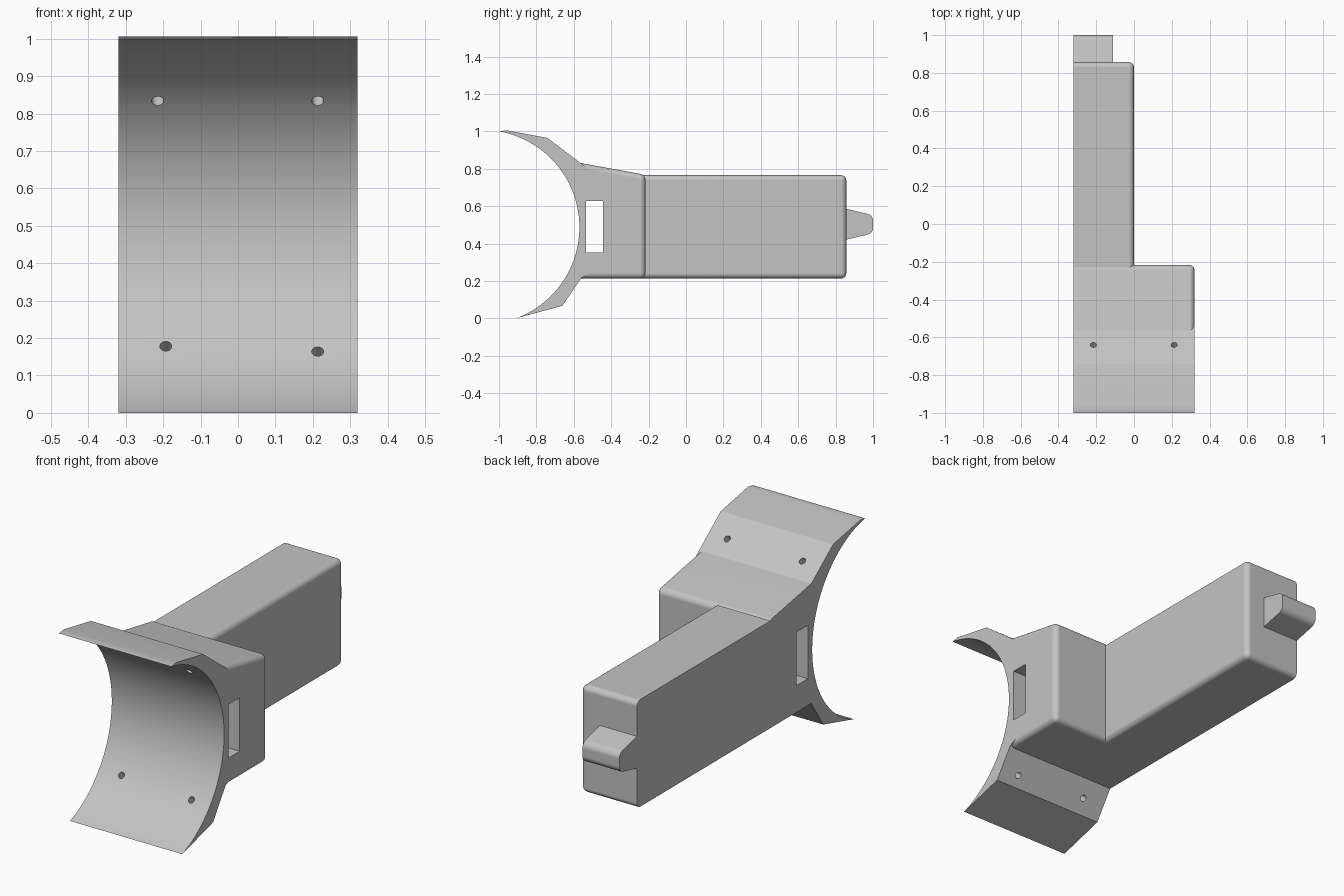
import bpy, bmesh, math
from mathutils import Vector

if "Cube" in bpy.data.objects:
    bpy.data.objects.remove(bpy.data.objects["Cube"])

LEFT, RIGHT = 0.32, -0.32            # model's own sides
CENTRE = Vector((0, -1.09, 0.488))   # axis of the concave cradle
RADIUS = 0.52

grey = bpy.data.materials.new("plain_grey")
grey.use_nodes = True
colour = (0.55, 0.55, 0.55, 1)
grey.diffuse_color = colour
grey.node_tree.nodes["Principled BSDF"].inputs["Base Color"].default_value = colour


def extrude(name, profile, x0, x1, bevel=0, rule=None):
    """Extrude a (y, z) profile along x and round the edges chosen by rule."""
    bm = bmesh.new()
    face = bm.faces.new([bm.verts.new((x0, y, z)) for y, z in profile])
    res = bmesh.ops.extrude_face_region(bm, geom=[face])
    moved = [g for g in res["geom"] if isinstance(g, bmesh.types.BMVert)]
    bmesh.ops.translate(bm, verts=moved, vec=(x1 - x0, 0, 0))
    bmesh.ops.recalc_face_normals(bm, faces=bm.faces)
    if bevel:
        edges = [e for e in bm.edges if rule((e.verts[0].co + e.verts[1].co) / 2)]
        bmesh.ops.bevel(bm, geom=edges, offset=bevel, segments=6,
                        profile=0.5, affect='EDGES')
    mesh = bpy.data.meshes.new(name)
    bm.to_mesh(mesh)
    bm.free()
    mesh.materials.append(grey)
    obj = bpy.data.objects.new(name, mesh)
    bpy.context.collection.objects.link(obj)
    return obj


def combine(target, other, operation):
    mod = target.modifiers.new(operation, 'BOOLEAN')
    mod.operation, mod.object, mod.solver = operation, other, 'EXACT'
    bpy.context.view_layer.objects.active = target
    bpy.ops.object.modifier_apply(modifier=mod.name)
    bpy.data.objects.remove(other)


def box(y0, y1, z0, z1):
    return [(y0, z0), (y1, z0), (y1, z1), (y0, z1)]


# Cradle: concave arc in front, faceted flanges behind
start = -math.asin(CENTRE.z / RADIUS)
end = math.acos(0.09 / RADIUS)
arc = [(CENTRE.y + RADIUS * math.cos(a), CENTRE.z + RADIUS * math.sin(a))
       for a in (start + (end - start) * i / 64 for i in range(65))]
back = [(-0.96, 1.006), (-0.74, 0.965), (-0.565, 0.832), (-0.5, 0.78),
        (-0.5, 0.25), (-0.56, 0.217), (-0.66, 0.068)]
bracket = extrude("bracket", arc + back, RIGHT, LEFT)

# Block behind the cradle, with a sloping top
block = extrude("block", [(-0.563, 0.214), (-0.217, 0.214), (-0.217, 0.768), (-0.563, 0.831)],
                RIGHT, LEFT, 0.028, lambda m: m.x > RIGHT + 0.01 and m.y > -0.55)
combine(bracket, block, 'UNION')

# Long arm
arm = extrude("arm", box(-0.3, 0.857, 0.214, 0.766), RIGHT, 0, 0.028,
              lambda m: m.x > RIGHT + 0.01 and m.y > -0.29)
combine(bracket, arm, 'UNION')

# Tapered tab at the end of the arm
tab = extrude("tab", [(0.8, 0.408), (1.0, 0.455), (1.0, 0.552), (0.8, 0.6)],
              RIGHT, -0.11, 0.028, lambda m: m.y > 0.99 and -0.3 < m.x < -0.12)
combine(bracket, tab, 'UNION')

# Strap slot through the full width
slot = extrude("slot_cutter", box(-0.534, -0.443, 0.352, 0.627), -0.5, 0.5)
combine(bracket, slot, 'DIFFERENCE')

# Screw holes, radial to the cradle
for x, z in ((-0.215, 0.834), (0.213, 0.834), (-0.193, 0.178), (0.213, 0.164)):
    dz = z - CENTRE.z
    out = Vector((0, math.sqrt(RADIUS ** 2 - dz ** 2), dz))
    bpy.ops.mesh.primitive_cylinder_add(vertices=24, radius=0.016, depth=0.3,
                                        location=CENTRE + out + Vector((x, 0, 0)),
                                        rotation=out.to_track_quat('Z', 'Y').to_euler())
    hole = bpy.context.object
    hole.name = "hole_cutter"
    hole.data.materials.append(grey)
    combine(bracket, hole, 'DIFFERENCE')

# Smooth rounds and curves, crisp edges
bpy.ops.object.select_all(action='DESELECT')
bracket.select_set(True)
bpy.context.view_layer.objects.active = bracket
bpy.ops.object.shade_smooth_by_angle(angle=math.radians(25))
bracket.modifiers.new("even_shading", 'WEIGHTED_NORMAL').keep_sharp = True
